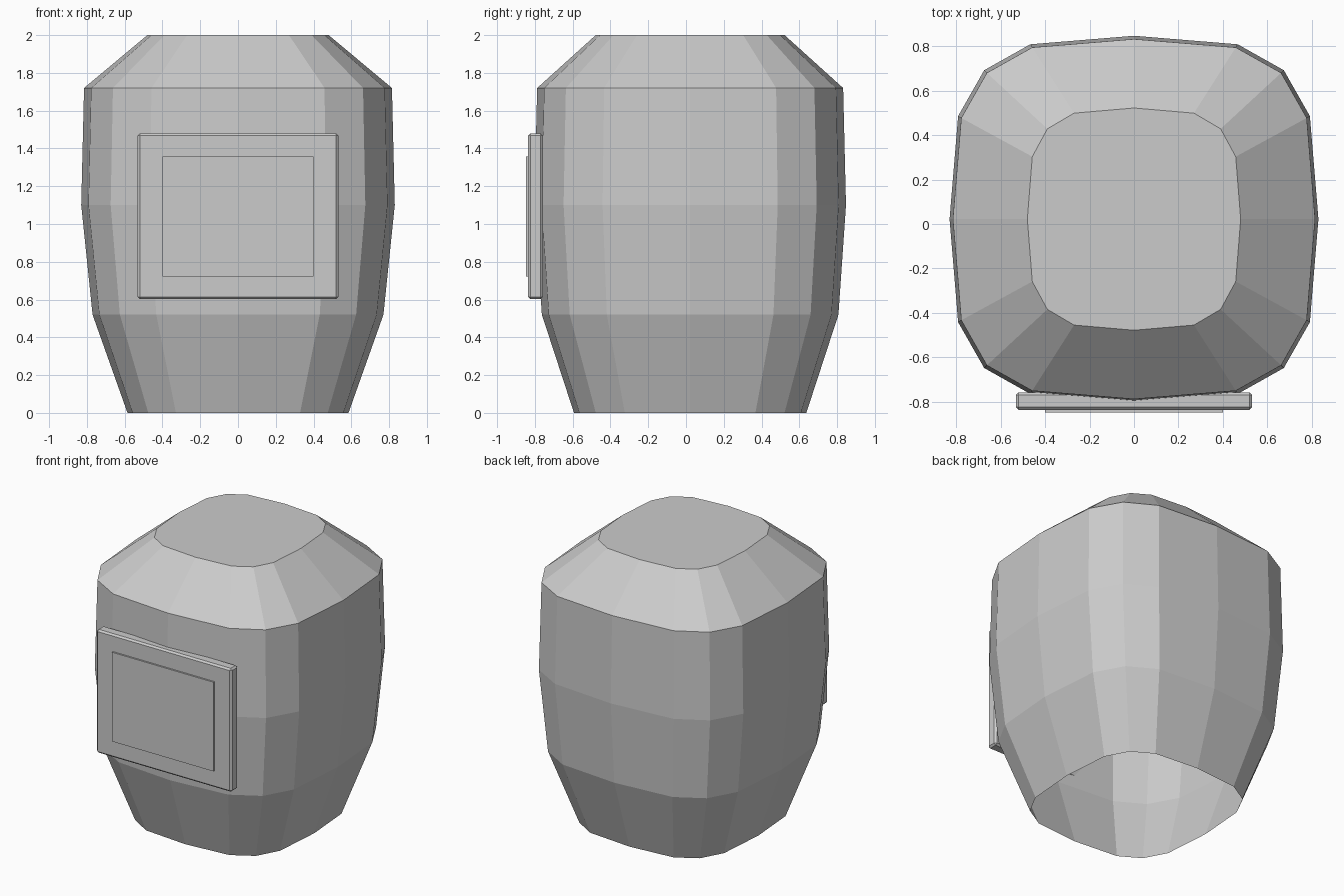
import bpy, bmesh
from math import cos, sin, pi, copysign

if "Cube" in bpy.data.objects:
    bpy.data.objects.remove(bpy.data.objects["Cube"])

SIDES = 16
CENTRE_Y = 0.022


def power(v, e=0.6):
    return copysign(abs(v) ** e, v) if abs(v) > 1e-6 else 0.0


def finish(bm, name):
    mesh = bpy.data.meshes.new(name)
    bmesh.ops.recalc_face_normals(bm, faces=bm.faces)
    bm.to_mesh(mesh)
    bm.free()
    obj = bpy.data.objects.new(name, mesh)
    bpy.context.collection.objects.link(obj)
    return obj


def box(name, x, y, z, bevel=0.0):
    bm = bmesh.new()
    bmesh.ops.create_cube(bm, size=1)
    for v in bm.verts:
        for i, (lo, hi) in enumerate((x, y, z)):
            v.co[i] = hi if v.co[i] > 0 else lo
    if bevel:
        bmesh.ops.bevel(bm, geom=bm.edges[:], offset=bevel, segments=1,
                        affect='EDGES')
    return finish(bm, name)


# Helmet shell: rounded-square rings (z, x radius, y radius), open at the neck
rings = [(0.0, 0.585, 0.615), (0.52, 0.77, 0.785), (1.1, 0.83, 0.825),
         (1.72, 0.815, 0.81), (2.0, 0.48, 0.50)]
bm = bmesh.new()
loops = []
for z, rx, ry in rings:
    loops.append([bm.verts.new((rx * power(cos(2 * pi * i / SIDES)),
                                CENTRE_Y + ry * power(sin(2 * pi * i / SIDES)), z))
                  for i in range(SIDES)])
for a, b in zip(loops, loops[1:]):
    for i in range(SIDES):
        j = (i + 1) % SIDES
        bm.faces.new((a[i], a[j], b[j], b[i]))
bm.faces.new(loops[-1])
finish(bm, "helmet_shell")

# Window frame and glass on the front
box("window_frame", (-0.532, 0.532), (-0.836, -0.758), (0.602, 1.48), 0.012)
box("window_glass", (-0.40, 0.40), (-0.848, -0.80), (0.723, 1.358))
